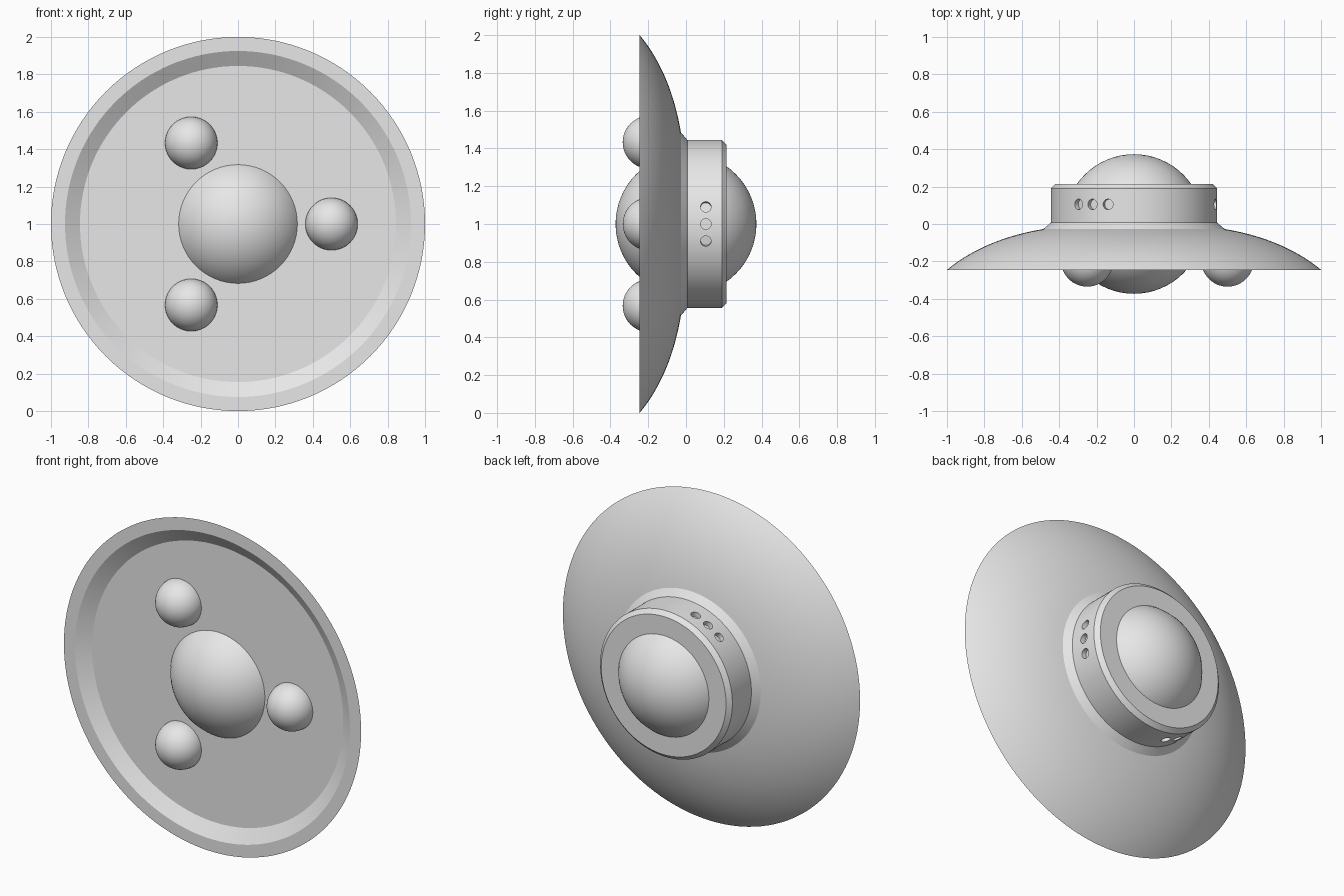
import bpy, bmesh
from math import cos, sin, pi, radians
from mathutils import Matrix, Vector

if "Cube" in bpy.data.objects:
    bpy.data.objects.remove(bpy.data.objects["Cube"], do_unlink=True)

CENTRE = Vector((0, 0, 1))
SEGMENTS = 128

grey = bpy.data.materials.new("plain_grey")
grey.use_nodes = True
grey.diffuse_color = (0.8, 0.8, 0.8, 1)
grey.node_tree.nodes["Principled BSDF"].inputs["Base Color"].default_value = (0.8, 0.8, 0.8, 1)


def make_object(name, bm):
    bmesh.ops.recalc_face_normals(bm, faces=bm.faces)
    mesh = bpy.data.meshes.new(name)
    bm.to_mesh(mesh)
    bm.free()
    mesh.materials.append(grey)
    obj = bpy.data.objects.new(name, mesh)
    bpy.context.collection.objects.link(obj)
    return obj


def activate(obj):
    bpy.ops.object.select_all(action='DESELECT')
    obj.select_set(True)
    bpy.context.view_layer.objects.active = obj


def smooth(obj):
    activate(obj)
    bpy.ops.object.shade_smooth_by_angle(angle=radians(30))


def lathe(name, profile):
    """Spin (radius, y) points about the y axis and cap both ends."""
    bm = bmesh.new()
    rings = []
    for r, y in profile:
        angles = [2 * pi * i / SEGMENTS for i in range(SEGMENTS)]
        rings.append([bm.verts.new(CENTRE + Vector((r * cos(a), y, r * sin(a)))) for a in angles])
    for a, b in zip(rings, rings[1:]):
        for i in range(SEGMENTS):
            j = (i + 1) % SEGMENTS
            bm.faces.new((a[i], a[j], b[j], b[i]))
    bm.faces.new(rings[0])
    bm.faces.new(rings[-1])
    return make_object(name, bm)


def ball(name, radius, location):
    bm = bmesh.new()
    turn = Matrix.Translation(location) @ Matrix.Rotation(pi / 2, 4, 'X')
    bmesh.ops.create_uvsphere(bm, u_segments=64, v_segments=32, radius=radius, matrix=turn)
    smooth(make_object(name, bm))


# Saucer hull: recessed underside, flat rim, curved skirt and bevelled collar
rim, bulge, shoulder = Vector((1, -0.245)), Vector((0.80, -0.08)), Vector((0.485, -0.027))
skirt = []
for i in range(25):
    t = i / 24
    skirt.append(tuple(rim * (1 - t) ** 2 + bulge * 2 * t * (1 - t) + shoulder * t * t))
underside = [(0.845, -0.195), (0.925, -0.245)]
collar = [(0.445, 0.007), (0.445, 0.19), (0.42, 0.215)]
hull = lathe("saucer_hull", underside + skirt + collar)

# Three groups of three round portholes sunk into the collar
bm = bmesh.new()
for group in range(3):
    for step in (-1, 0, 1):
        angle = group * 2 * pi / 3 + step * radians(11.8)
        place = (Matrix.Translation(CENTRE) @ Matrix.Rotation(-angle, 4, 'Y')
                 @ Matrix.Translation((0.445, 0.105, 0)) @ Matrix.Rotation(pi / 2, 4, 'Y'))
        bmesh.ops.create_cone(bm, cap_ends=True, segments=32, radius1=0.028,
                              radius2=0.028, depth=0.06, matrix=place)
cutter = make_object("porthole_cutter", bm)
cutter.hide_render = True
cut = hull.modifiers.new("portholes", 'BOOLEAN')
cut.operation = 'DIFFERENCE'
cut.solver = 'EXACT'
cut.object = cutter
activate(hull)
bpy.ops.object.modifier_apply(modifier=cut.name)
bpy.data.objects.remove(cutter, do_unlink=True)
smooth(hull)

# Central globe showing as the dome behind and the belly in front
ball("central_globe", 0.373, CENTRE)

# Three landing balls on the underside
for group in range(3):
    a = group * 2 * pi / 3
    ball(f"landing_ball_{group + 1}", 0.14, CENTRE + Vector((0.5 * cos(a), -0.195, 0.5 * sin(a))))
